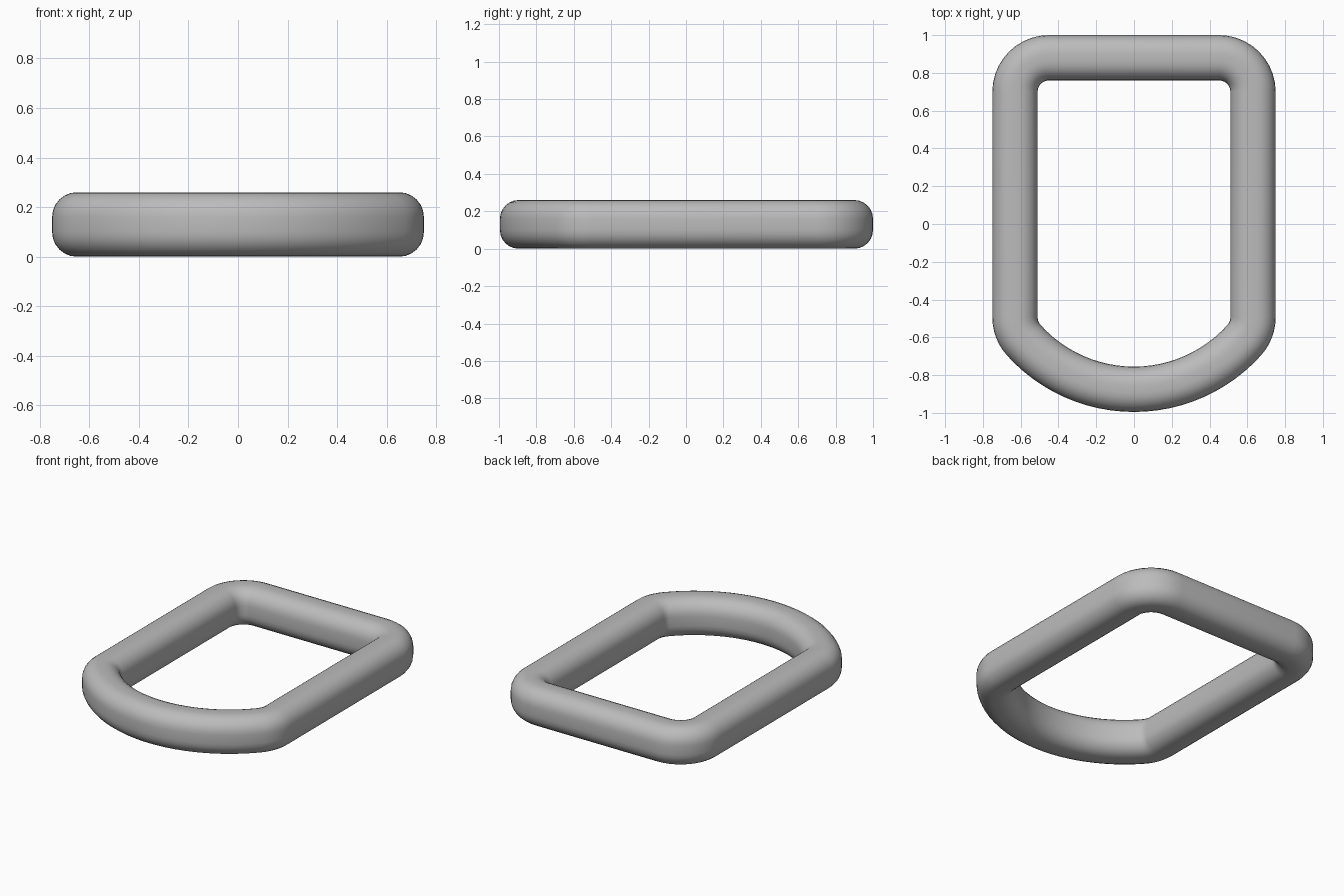
import bpy, bmesh
from math import sin, cos, asin, pi, radians
from mathutils import Vector

cube = bpy.data.objects.get("Cube")
if cube:
    bpy.data.objects.remove(cube)

# Ring dimensions
HALF_W = 0.63      # centre line half width
BACK_Y = 0.88      # centre line of the straight back bar
BOW_Y, BOW_R = -0.09, 0.785   # circle of the curved front bar
CORNER = 0.18      # centre line corner radius
WIDTH, HEIGHT, ROUND = 0.24, 0.26, 0.1


def arc(cx, cy, r, start, end, steps):
    """Points on an arc, each with its outward normal."""
    out = []
    for i in range(steps + 1):
        a = start + (end - start) * i / steps
        n = Vector((cos(a), sin(a), 0))
        out.append((Vector((cx, cy, 0)) + n * r, n))
    return out


# Right half of the centre line: back corner, front corner, bow
phi = asin((HALF_W - CORNER) / (BOW_R - CORNER))
bow_end = phi - pi / 2
corner_y = BOW_Y - (BOW_R - CORNER) * cos(phi)
half = arc(HALF_W - CORNER, BACK_Y - CORNER, CORNER, pi / 2, 0, 10)
half += arc(HALF_W - CORNER, corner_y, CORNER, 0, bow_end, 6)
half += arc(0, BOW_Y, BOW_R, bow_end, -pi / 2, 12)[1:]
flip = Vector((-1, 1, 1))
path = half + [(p * flip, n * flip) for p, n in reversed(half[:-1])]

# Rounded rectangular section: (outward, up)
section = []
for k, (sx, sz) in enumerate(((1, 1), (-1, 1), (-1, -1), (1, -1))):
    cx, cz = sx * (WIDTH / 2 - ROUND), sz * (HEIGHT / 2 - ROUND)
    for p, n in arc(cx, cz, ROUND, k * pi / 2, (k + 1) * pi / 2, 6):
        section.append((p.x, p.y + HEIGHT / 2))

# Sweep the section around the closed path
bm = bmesh.new()
rings = [[bm.verts.new(p + n * u + Vector((0, 0, v))) for u, v in section]
         for p, n in path]
for i, a in enumerate(rings):
    b = rings[(i + 1) % len(rings)]
    for j in range(len(section)):
        k = (j + 1) % len(section)
        bm.faces.new((a[j], a[k], b[k], b[j]))
bmesh.ops.recalc_face_normals(bm, faces=bm.faces)
mesh = bpy.data.meshes.new("strap_ring")
bm.to_mesh(mesh)
bm.free()

ring = bpy.data.objects.new("strap_ring", mesh)
bpy.context.collection.objects.link(ring)

# Grey metal
grey = (0.5, 0.5, 0.5, 1)
mat = bpy.data.materials.new("grey_metal")
mat.use_nodes = True
mat.diffuse_color = grey
mat.node_tree.nodes["Principled BSDF"].inputs["Base Color"].default_value = grey
mesh.materials.append(mat)

bpy.ops.object.select_all(action="DESELECT")
ring.select_set(True)
bpy.context.view_layer.objects.active = ring
bpy.ops.object.shade_smooth_by_angle(angle=radians(40))
